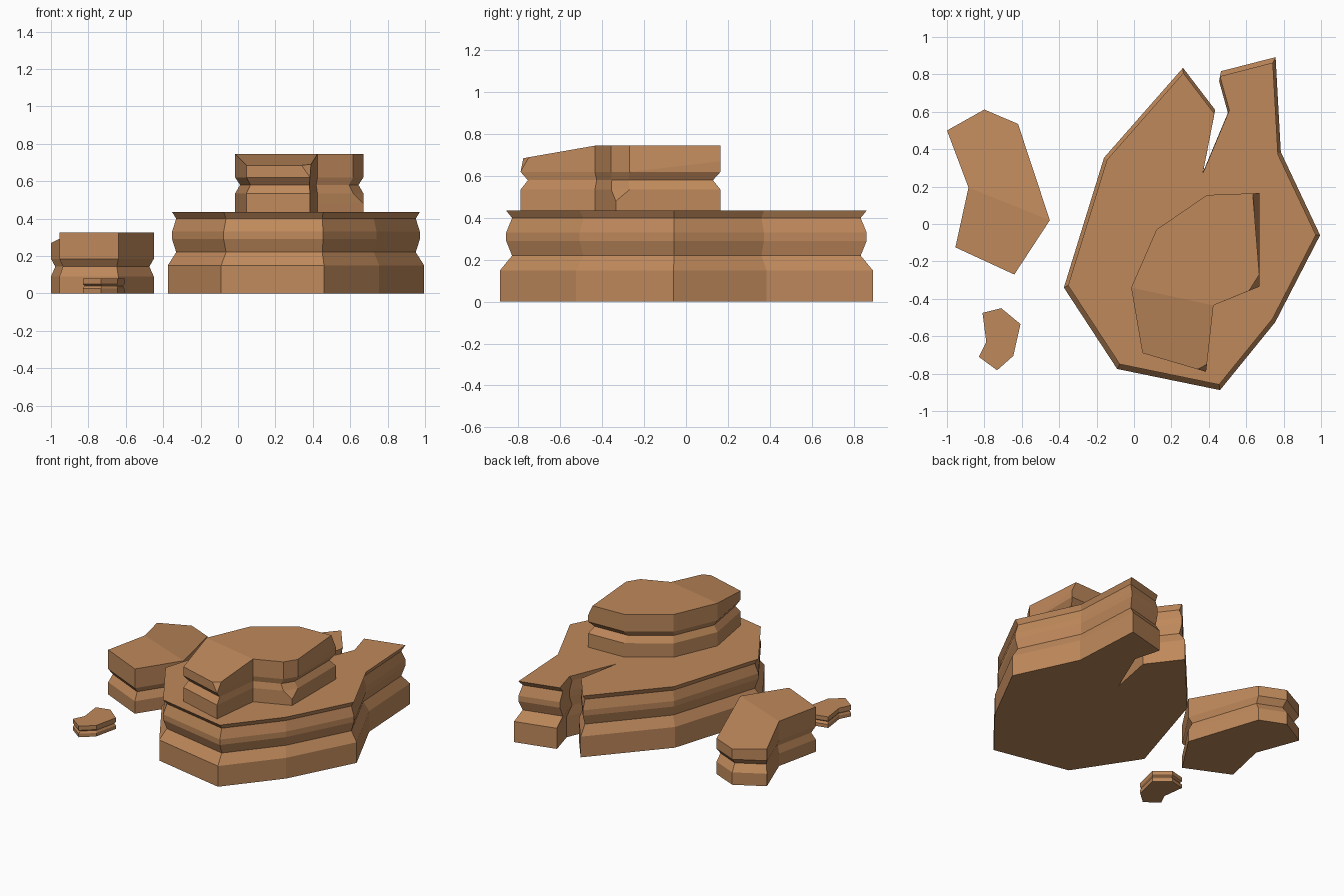
import bpy, bmesh

if "Cube" in bpy.data.objects:
    bpy.data.objects.remove(bpy.data.objects["Cube"])

stone = bpy.data.materials.new("sandstone")
stone.diffuse_color = (0.52, 0.25, 0.105, 1)
stone.use_nodes = True
stone.node_tree.nodes["Principled BSDF"].inputs["Base Color"].default_value = stone.diffuse_color


def ring(outline, z, scale=1.0, centre=(0, 0)):
    """Outline scaled about a centre; z is one height or a list of heights."""
    zs = z if isinstance(z, (list, tuple)) else [z] * len(outline)
    cx, cy = centre
    return [(cx + (x - cx) * scale, cy + (y - cy) * scale, h)
            for (x, y), h in zip(outline, zs)]


def strata(name, rings, crease=None):
    """Loft stacked rings; crease = two indices splitting the top face."""
    bm = bmesh.new()
    rows = [[bm.verts.new(p) for p in r] for r in rings]
    n = len(rows[0])
    for a, b in zip(rows, rows[1:]):
        for i in range(n):
            j = (i + 1) % n
            bm.faces.new((a[i], a[j], b[j], b[i]))
    bm.faces.new(rows[0][::-1])
    top = rows[-1]
    if crease:
        i, j = crease
        bm.faces.new(top[i:j + 1])
        bm.faces.new(top[j:] + top[:i + 1])
    else:
        bm.faces.new(top)
    bmesh.ops.remove_doubles(bm, verts=bm.verts, dist=0.0005)
    bmesh.ops.recalc_face_normals(bm, faces=bm.faces)
    me = bpy.data.meshes.new(name)
    bm.to_mesh(me)
    bm.free()
    me.materials.append(stone)
    ob = bpy.data.objects.new(name, me)
    bpy.context.collection.objects.link(ob)


# Wide base with a cleft at the back
base = [(-0.375, -0.34), (-0.09, -0.775), (0.46, -0.888), (0.755, -0.525),
        (0.995, -0.06), (0.785, 0.385), (0.757, 0.892), (0.465, 0.817),
        (0.517, 0.63), (0.37, 0.28), (0.434, 0.61), (0.262, 0.835),
        (-0.16, 0.355)]
strata("base_rock", [ring(base, z, s, (0.31, 0)) for z, s in
       [(0, 1), (0.15, 1), (0.22, 0.935), (0.29, 0.967), (0.33, 0.967),
        (0.40, 0.935), (0.435, 0.967)]])

# Upper rock: doubled corner points open up where a corner is chipped
upper = [(-0.015, -0.34), (0.045, -0.69), (0.385, -0.79), (0.385, -0.79),
         (0.425, -0.435), (0.67, -0.335), (0.67, -0.335), (0.67, 0.165),
         (0.39, 0.155), (0.12, -0.03)]
chipped = list(upper)
chipped[5], chipped[6] = (0.615, -0.357), (0.67, -0.27)
rim = list(chipped)
rim[2], rim[3], rim[7] = (0.34, -0.777), (0.39, -0.75), (0.635, 0.164)
c = (0.33, -0.32)
rim_z = [0.745, 0.685, 0.685, 0.69] + [0.745] * 6
mid_z = [0.62] * 7 + [0.67, 0.62, 0.62]
strata("upper_rock", [
    ring(upper, 0.425), ring(upper, 0.48), ring(chipped, 0.535),
    ring(chipped, 0.58, 0.925, c), ring(chipped, 0.62),
    ring(chipped, mid_z), ring(rim, rim_z)], crease=(0, 4))

# Side boulder, its top falling away to the back
side = [(-0.885, 0.195), (-0.955, -0.125), (-0.64, -0.27), (-0.45, 0.02),
        (-0.62, 0.535), (-0.80, 0.612), (-1.0, 0.50)]
strata("side_boulder", [ring(side, z, s, (-0.73, 0.17)) for z, s in
       [(0, 1), (0.09, 1), (0.143, 0.915), (0.185, 1)]]
       + [ring(side, [0.325] * 4 + [0.26, 0.26, 0.27])], crease=(0, 3))

# Small loose stone
small = [(-0.81, -0.475), (-0.79, -0.63), (-0.83, -0.71), (-0.732, -0.782),
         (-0.645, -0.705), (-0.607, -0.535), (-0.71, -0.45)]
strata("small_stone", [ring(small, z, s, (-0.71, -0.61)) for z, s in
       [(0, 1), (0.025, 1), (0.04, 0.92), (0.05, 1), (0.08, 1)]])
